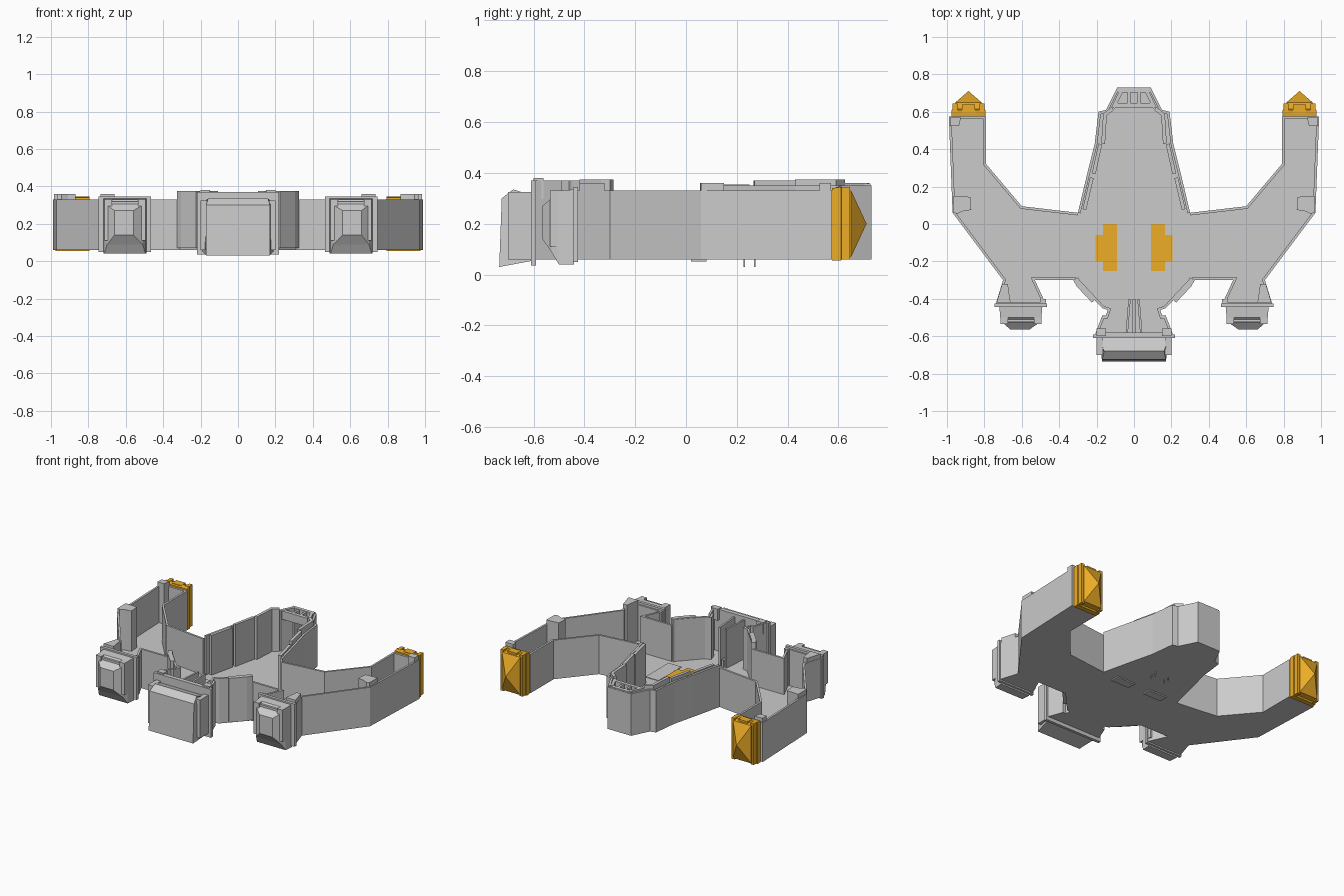
import bpy, bmesh
from mathutils import Vector

if "Cube" in bpy.data.objects:
    bpy.data.objects.remove(bpy.data.objects["Cube"])

orange = bpy.data.materials.new("orange")
orange.diffuse_color = (0.85, 0.42, 0.02, 1)
orange.use_nodes = True
orange.node_tree.nodes["Principled BSDF"].inputs["Base Color"].default_value = orange.diffuse_color


def finish(name, bm, mirror=True, mat=None):
    bmesh.ops.recalc_face_normals(bm, faces=bm.faces)
    me = bpy.data.meshes.new(name)
    bm.to_mesh(me)
    bm.free()
    ob = bpy.data.objects.new(name, me)
    bpy.context.collection.objects.link(ob)
    if mat:
        me.materials.append(mat)
    if mirror:
        m = ob.modifiers.new("mirror", 'MIRROR')
        m.use_mirror_merge = False
    return ob


def plate(name, pts, z0, z1, mirror=True, mat=None):
    """Flat outline raised from z0 to z1."""
    bm = bmesh.new()
    f = bm.faces.new([bm.verts.new((x, y, z0)) for x, y in pts])
    r = bmesh.ops.extrude_face_region(bm, geom=[f])
    for v in r["geom"]:
        if isinstance(v, bmesh.types.BMVert):
            v.co.z = z1
    return finish(name, bm, mirror, mat)


def box(name, x0, x1, y0, y1, z0, z1, mirror=True, mat=None):
    return plate(name, [(x0, y0), (x1, y0), (x1, y1), (x0, y1)], z0, z1, mirror, mat)


def wall(name, pts, z0, z1, t=0.014):
    """Upright strip along a path, thickened to the right of its direction."""
    bm = bmesh.new()
    a = [Vector(p) for p in pts]
    inner = []
    for i, p in enumerate(a):
        ns = []
        for q, r in ((i - 1, i), (i, i + 1)):
            if q >= 0 and r < len(a):
                d = (a[r] - a[q]).normalized()
                ns.append(Vector((d.y, -d.x)))
        n = sum(ns, Vector((0, 0))).normalized()
        inner.append(p + n * (t / max(0.4, n.dot(ns[0]))))
    rings = [[bm.verts.new((*p, z0)), bm.verts.new((*q, z0)),
              bm.verts.new((*q, z1)), bm.verts.new((*p, z1))] for p, q in zip(a, inner)]
    for r, s in zip(rings, rings[1:]):
        for k in range(4):
            bm.faces.new((r[k], r[(k + 1) % 4], s[(k + 1) % 4], s[k]))
    bm.faces.new(rings[0])
    bm.faces.new(rings[-1])
    return finish(name, bm)


def loft(name, sections, mirror=True, mat=None):
    """Rectangles (x0, x1, z0, z1, y) joined along y."""
    bm = bmesh.new()
    rings = [[bm.verts.new((x, y, z)) for x, z in ((x0, z0), (x1, z0), (x1, z1), (x0, z1))]
             for x0, x1, z0, z1, y in sections]
    for r, s in zip(rings, rings[1:]):
        for k in range(4):
            bm.faces.new((r[k], r[(k + 1) % 4], s[(k + 1) % 4], s[k]))
    bm.faces.new(rings[0])
    bm.faces.new(rings[-1])
    bmesh.ops.remove_doubles(bm, verts=bm.verts, dist=0.0005)
    return finish(name, bm, mirror, mat)


# outlines of the right half, from the rear nose round to the front
hull_rear = [(0, .73), (.09, .73), (.15, .61), (.19, .60), (.21, .43), (.25, .27), (.30, .06)]
wing = [(.30, .06), (.60, .095), (.79, .32), (.79, .575), (.99, .575), (.97, .06),
        (.70, -.30), (.74, -.43), (.47, -.43), (.53, -.30), (.31, -.30)]
hull_front = [(.31, -.30), (.17, -.45), (.14, -.46), (.15, -.49), (.17, -.49), (.21, -.595), (0, -.595)]

# floor
half = hull_rear + wing[1:] + hull_front[1:]
plate("floor", half + [(-x, y) for x, y in half[-2:0:-1]], .06, .08, mirror=False)

# walls
wall("hull_rear_wall", hull_rear, .06, .35)
wall("wing_wall", wing, .06, .33)
wall("hull_front_wall", hull_front, .06, .37)

# inner lining of the hull, in stepped lengths
wall("rear_lining", [(.12, .625), (.165, .59), (.175, .43)], .08, .375, .02)
wall("middle_lining", [(.19, .43), (.225, .27)], .08, .37, .02)
wall("front_lining", [(.235, .25), (.275, .08)], .08, .355, .02)
wall("shoulder_panel", [(.325, -.30), (.305, -.335), (.225, -.42)], .07, .375, .03)

# nose frame at the rear
for y, w in ((.715, .085), (.635, .11)):
    box("nose_bar", -w, w, y - .012, y + .012, .30, .358, mirror=False)
box("nose_rib", .02, .035, .64, .72, .08, .355)
wall("nose_cheek", [(.075, .72), (.12, .625)], .08, .36, .02)

# front bay ribs and flange
wall("bay_rib", [(.03, -.40), (.045, -.59)], .08, .35, .012)
box("bay_spine", -.008, .008, -.59, -.40, .08, .13, mirror=False)
box("front_flange", -.22, .22, -.61, -.59, .035, .37, mirror=False)
box("flange_tab", .15, .20, -.60, -.56, .30, .38)

# front engine, leaning forward towards the bottom
bm = bmesh.new()
prof = [(-.60, .055), (-.735, .03), (-.725, .30), (-.68, .335), (-.60, .31)]
wid = [.19, .17, .17, .16, .19]
L = [bm.verts.new((-w, y, z)) for w, (y, z) in zip(wid, prof)]
R = [bm.verts.new((w, y, z)) for w, (y, z) in zip(wid, prof)]
bm.faces.new(L)
bm.faces.new(R)
for k in range(5):
    j = (k + 1) % 5
    bm.faces.new((L[k], L[j], R[j], R[k]))
finish("front_engine", bm, mirror=False)
box("engine_side_plate", .165, .20, -.70, -.60, .06, .325)

# wing engines
box("wing_engine_flange", .465, .745, -.445, -.425, .05, .345)
loft("wing_engine", [(.49, .72, .04, .335, -.44), (.495, .715, .04, .33, -.50),
                     (.51, .70, .09, .30, -.53), (.56, .66, .14, .27, -.565)])
for x in (.495, .675):
    box("wing_engine_cheek", x, x + .04, -.535, -.44, .11, .33)
box("wing_engine_cap", .53, .68, -.525, -.44, .27, .32)

# corner posts of the wings
plate("post_front", [(.66, -.42), (.735, -.42), (.705, -.32), (.675, -.32)], .08, .36)
plate("post_middle", [(.875, .145), (.965, .15), (.965, .06), (.945, .055), (.91, .07), (.87, .075)], .08, .36)
plate("post_rear", [(.925, .57), (.985, .57), (.985, .525), (.935, .525)], .08, .36)
box("post_inner", .47, .50, -.42, -.40, .08, .335)

# coloured arm tips
loft("tip_block", [(.795, .975, .055, .34, .575), (.795, .975, .055, .345, .61),
                   (.81, .96, .065, .335, .615), (.815, .955, .07, .33, .65),
                   (.884, .886, .199, .201, .71)], mat=orange)
for x in (.80, .945):
    box("tip_side_rib", x, x + .025, .60, .645, .06, .345, mat=orange)
box("tip_top_rib", .85, .92, .59, .64, .31, .345, mat=orange)

# floor panels beside the marked pads
plate("floor_pad", [(.09, 0), (.165, 0), (.165, -.06), (.205, -.06), (.205, -.20),
                    (.165, -.20), (.165, -.25), (.09, -.25)], .078, .088, mat=orange)
plate("floor_panel", [(.21, -.05), (.21, 0), (.31, 0), (.31, -.25), (.21, -.25)], .078, .084)

# small fittings under the hull and on the walls
for y in (.23, .27):
    box("under_pin", .05, .055, y - .003, y + .003, .03, .06)
box("under_skid", .06, .20, .02, .08, .052, .062)
